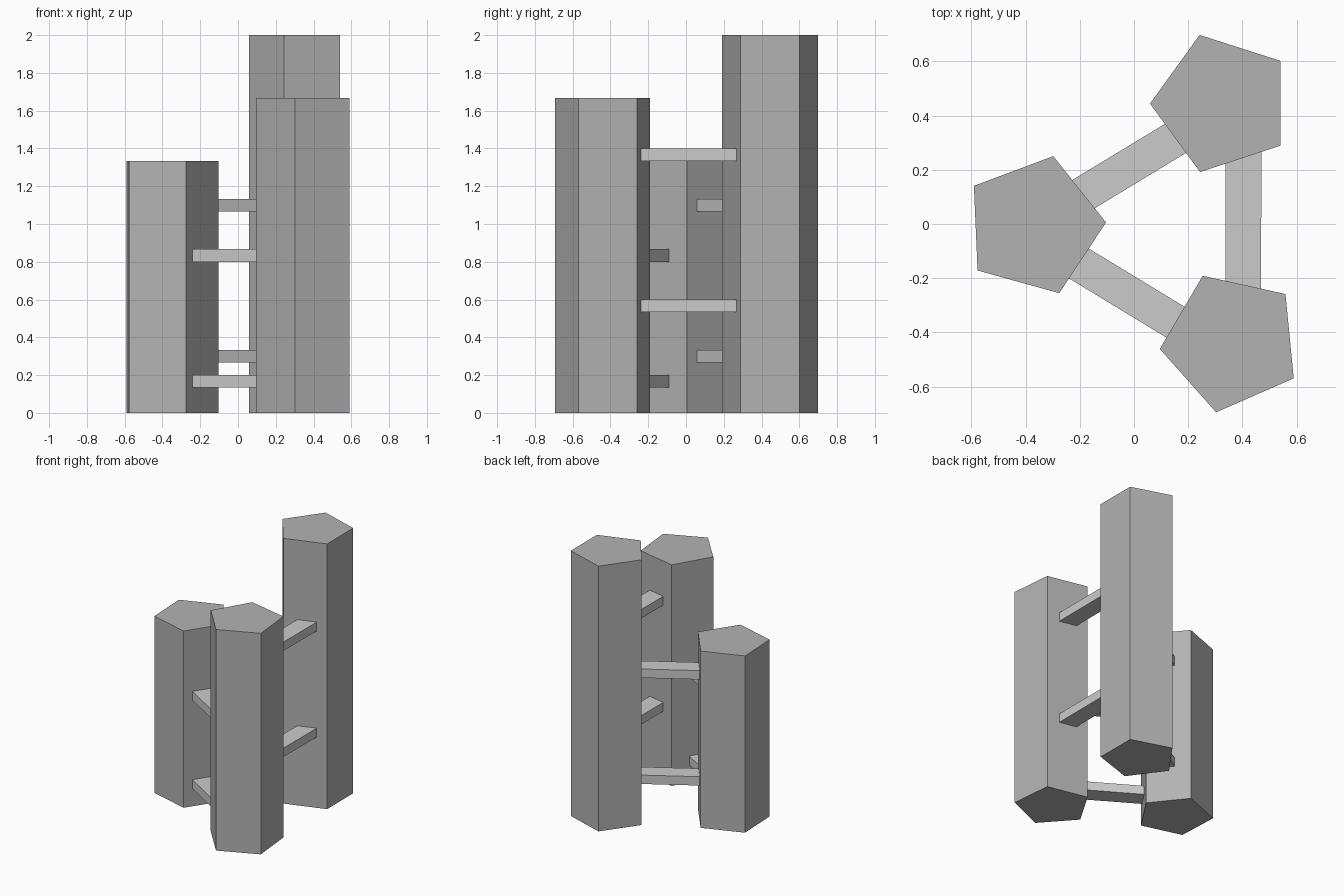
import bpy, math
from mathutils import Vector

if "Cube" in bpy.data.objects:
    bpy.data.objects.remove(bpy.data.objects["Cube"])

# Darker grey for the columns
dark = bpy.data.materials.new("dark_grey")
dark.diffuse_color = (0.45, 0.45, 0.45, 1)
dark.use_nodes = True
dark.node_tree.nodes["Principled BSDF"].inputs["Base Color"].default_value = dark.diffuse_color

# Upright pentagonal column standing on the ground
def column(name, x, y, height, turn, radius=0.266):
    bpy.ops.mesh.primitive_cylinder_add(vertices=5, radius=radius, depth=height,
                                        location=(x, y, height / 2))
    ob = bpy.context.object
    ob.name = name
    ob.data.materials.append(dark)
    # first primitive vertex points along +y, so measure the turn from +x
    ob.rotation_euler.z = math.radians(turn - 90)

# Flat connecting plank between two plan points
def rung(name, start, end, z, width=0.132, thick=0.067):
    a, b = Vector(start), Vector(end)
    d, mid = b - a, (a + b) / 2
    bpy.ops.mesh.primitive_cube_add(size=1, location=(mid.x, mid.y, z))
    ob = bpy.context.object
    ob.name = name
    ob.scale = (d.length, width, thick)
    ob.rotation_euler.z = math.atan2(d.y, d.x)

# Three columns of stepped height
column("tall_column", 0.325, 0.445, 2.0, 180.2)
column("middle_column", 0.36, -0.435, 1.667, 185.6)
column("short_column", -0.369, -0.006, 1.333, 2.5)

# Two rungs between each pair of columns
rungs = {
    "short_to_tall_rung": ((-0.371, -0.002), (0.336, 0.427), (0.30, 1.10)),
    "short_to_middle_rung": ((-0.387, -0.034), (0.337, -0.474), (0.167, 0.833)),
    "middle_to_tall_rung": ((0.402, -0.434), (0.405, 0.446), (0.567, 1.367)),
}
for name, (start, end, levels) in rungs.items():
    for tag, z in zip(("lower", "upper"), levels):
        rung(f"{name}_{tag}", start, end, z)
